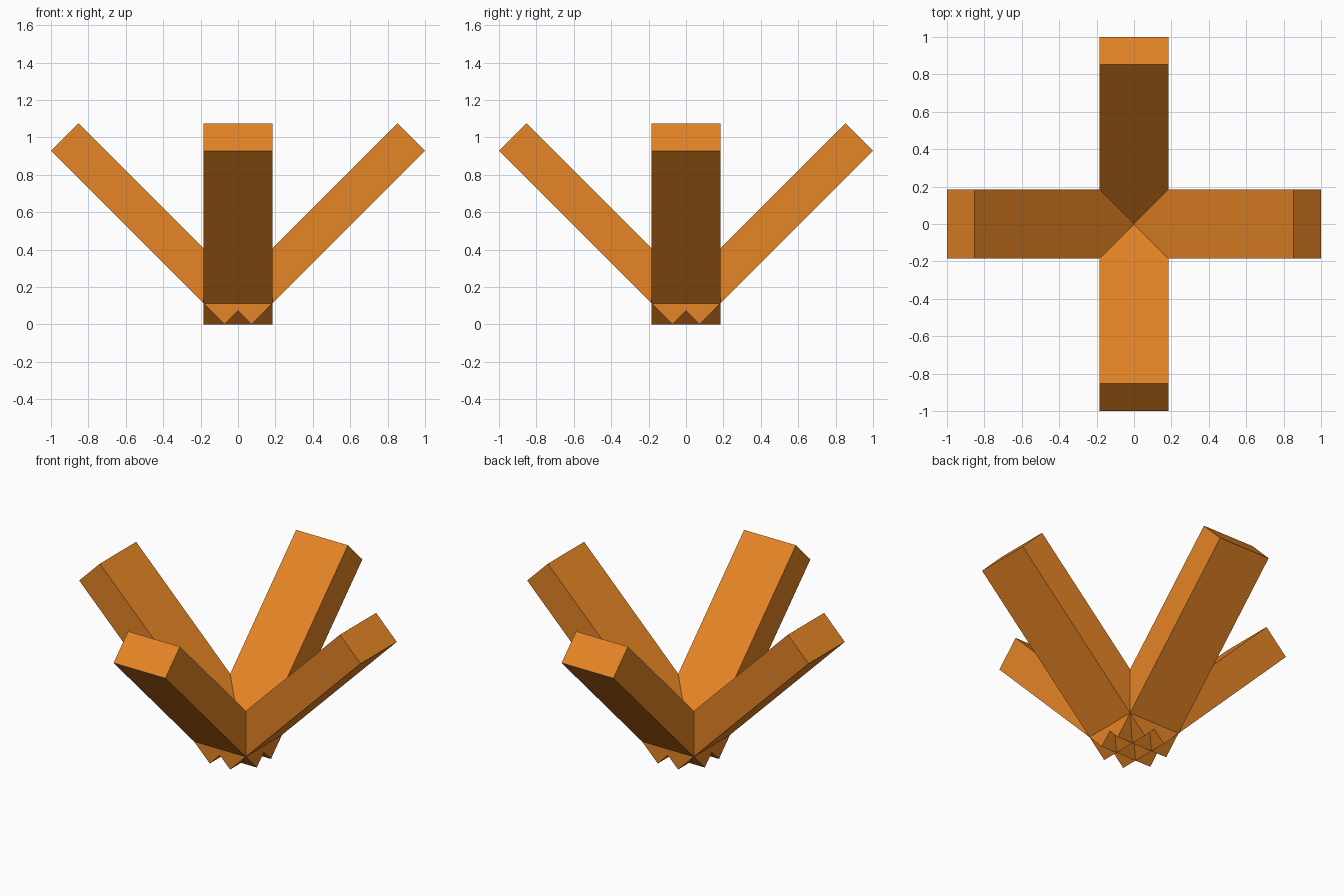
import bpy
import math
from mathutils import Matrix

if "Cube" in bpy.data.objects:
    bpy.data.objects.remove(bpy.data.objects["Cube"])

orange = bpy.data.materials.new("orange")
orange.diffuse_color = (0.78, 0.232, 0.019, 1.0)
orange.use_nodes = True
orange.node_tree.nodes["Principled BSDF"].inputs["Base Color"].default_value = orange.diffuse_color

LENGTH, WIDTH, THICK = 1.312, 0.368, 0.208


def add_arm(name, turn):
    """Flat beam rising outward at 45 degrees, its foot poking past the centre."""
    bpy.ops.mesh.primitive_cube_add(size=1)
    arm = bpy.context.object
    arm.name = name
    place = (Matrix.Rotation(turn, 4, 'Z')
             @ Matrix.Translation((0.4625, 0, 0.5375))
             @ Matrix.Rotation(-math.pi / 4, 4, 'Y')
             @ Matrix.Diagonal((LENGTH, WIDTH, THICK, 1)))
    arm.data.transform(place)
    arm.data.materials.append(orange)


# Four identical arms crossing at the base
for i, side in enumerate(("right", "back", "left", "front")):
    add_arm(side + "_arm", i * math.pi / 2)
